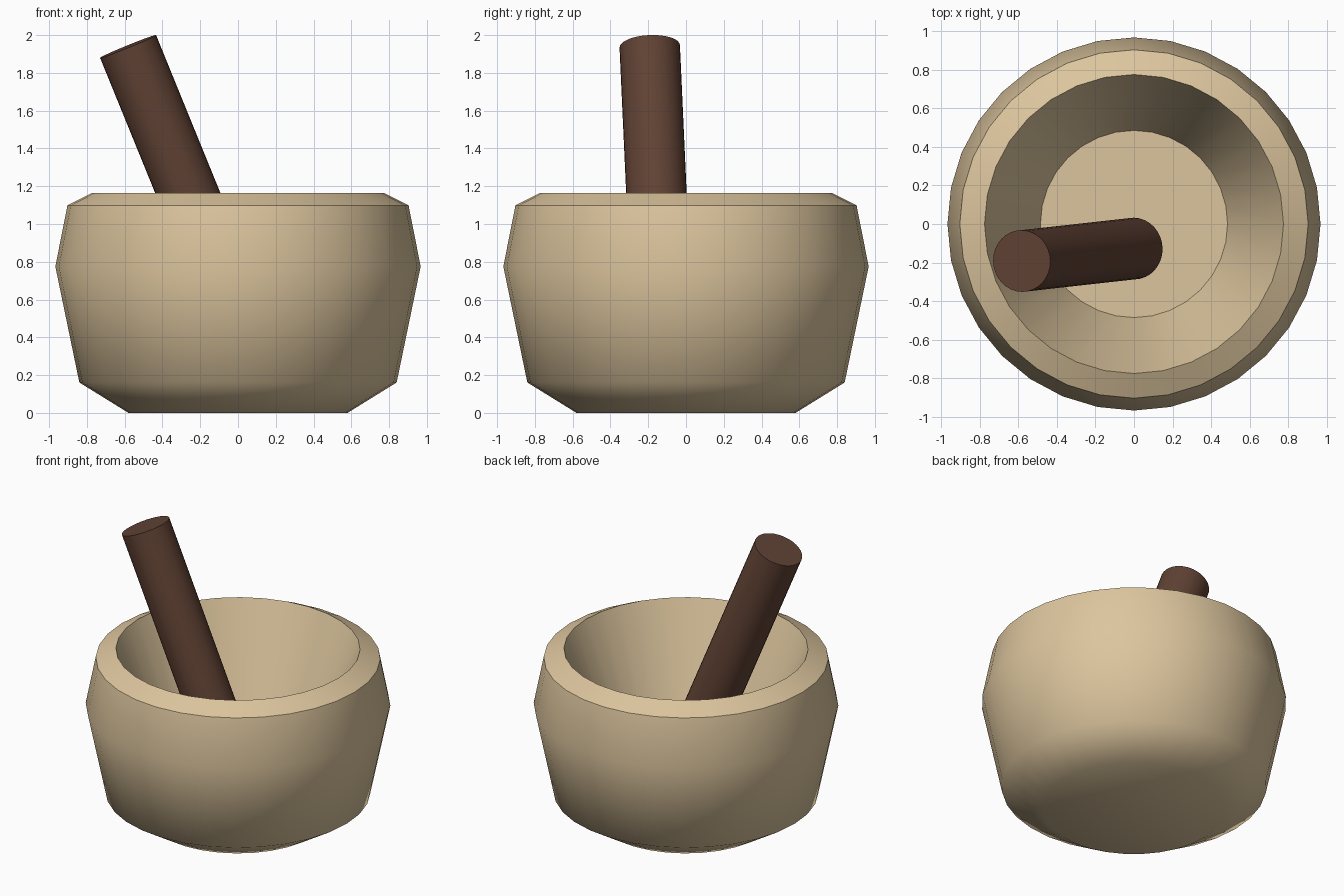
import bpy, bmesh, math
from mathutils import Vector

if "Cube" in bpy.data.objects:
    bpy.data.objects.remove(bpy.data.objects["Cube"])


def material(name, rgb):
    m = bpy.data.materials.new(name)
    m.diffuse_color = (*rgb, 1)
    m.use_nodes = True
    m.node_tree.nodes["Principled BSDF"].inputs["Base Color"].default_value = m.diffuse_color
    return m


def lathe(name, profile, sides, mat, smooth_angle):
    """Revolve an (r, z) profile, starting and ending with capped rings, around z."""
    bm = bmesh.new()
    rings = []
    for r, z in profile:
        rings.append([bm.verts.new((r * math.cos(2 * math.pi * i / sides),
                                    r * math.sin(2 * math.pi * i / sides), z))
                      for i in range(sides)])
    for a, b in zip(rings, rings[1:]):
        for i in range(sides):
            j = (i + 1) % sides
            bm.faces.new((a[i], a[j], b[j], b[i]))
    bm.faces.new(rings[0][::-1])
    bm.faces.new(rings[-1])
    bmesh.ops.recalc_face_normals(bm, faces=bm.faces[:])
    me = bpy.data.meshes.new(name)
    bm.to_mesh(me)
    bm.free()
    me.materials.append(mat)
    ob = bpy.data.objects.new(name, me)
    bpy.context.collection.objects.link(ob)
    bpy.ops.object.select_all(action='DESELECT')
    ob.select_set(True)
    bpy.context.view_layer.objects.active = ob
    bpy.ops.object.shade_smooth_by_angle(angle=math.radians(smooth_angle))
    return ob


stone = material("pale_tan", (0.72, 0.56, 0.34))
wood = material("dark_brown", (0.117, 0.054, 0.034))

# Mortar: outer wall, bevelled rim, then sloping inner wall down to the floor
lathe("mortar_bowl",
      [(0.58, 0), (0.84, 0.161), (0.967, 0.775), (0.903, 1.099),
       (0.775, 1.163), (0.485, 0.45)],
      32, stone, 50)

# Pestle: plain cylinder leaning to the left and slightly to the front
bottom = Vector((0.0, -0.127, 0.512))
top = Vector((-0.582, -0.192, 1.94))
axis = top - bottom
pestle = lathe("pestle", [(0.16, 0), (0.16, axis.length)], 32, wood, 50)
pestle.location = bottom
pestle.rotation_mode = 'QUATERNION'
pestle.rotation_quaternion = Vector((0, 0, 1)).rotation_difference(axis)
